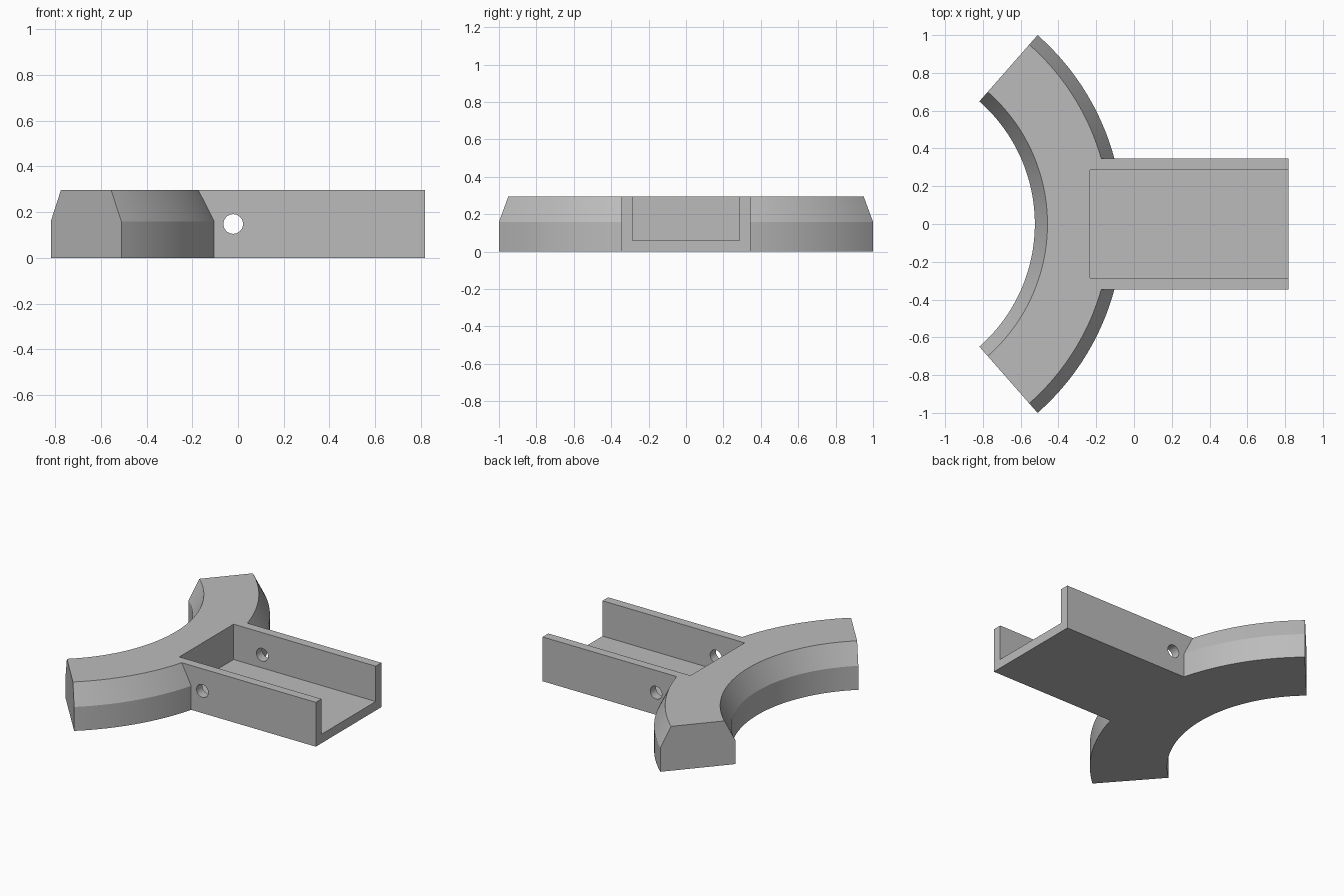
import bpy, bmesh
from math import cos, sin, radians, pi
from mathutils import Matrix, Vector

cube = bpy.data.objects.get("Cube")
if cube:
    bpy.data.objects.remove(cube, do_unlink=True)

HEIGHT = 0.296
grey = bpy.data.materials.new("plain grey")
grey.use_nodes = True
colour = (0.5, 0.5, 0.5, 1)
grey.diffuse_color = colour
grey.node_tree.nodes["Principled BSDF"].inputs["Base Color"].default_value = colour


def finish(bm, name):
    bmesh.ops.recalc_face_normals(bm, faces=bm.faces)
    mesh = bpy.data.meshes.new(name)
    bm.to_mesh(mesh)
    bm.free()
    mesh.materials.append(grey)
    obj = bpy.data.objects.new(name, mesh)
    bpy.context.collection.objects.link(obj)
    return obj


def box(name, low, high):
    bm = bmesh.new()
    low, high = Vector(low), Vector(high)
    size = Matrix.Diagonal((*(high - low), 1))
    bmesh.ops.create_cube(bm, size=1, matrix=Matrix.Translation((low + high) / 2) @ size)
    return finish(bm, name)


def combine(target, other, operation):
    mod = target.modifiers.new(operation.lower(), 'BOOLEAN')
    mod.operation = operation
    mod.solver = 'EXACT'
    mod.object = other
    bpy.context.view_layer.objects.active = target
    bpy.ops.object.modifier_apply(modifier=mod.name)
    bpy.data.objects.remove(other, do_unlink=True)


# Curved cradle: chamfered section (radius, height) swept along an arc
section = [(0.864, 0), (1.331, 0), (1.331, 0.16), (1.264, HEIGHT), (0.931, HEIGHT), (0.864, 0.16)]
centre_x, half_angle, steps = -1.389, radians(48.7), 56
bm = bmesh.new()
rings = []
for i in range(steps + 1):
    a = half_angle * (2 * i / steps - 1)
    rings.append([bm.verts.new((centre_x + r * cos(a), r * sin(a), z)) for r, z in section])
for a, b in zip(rings, rings[1:]):
    for j in range(len(section)):
        k = (j + 1) % len(section)
        bm.faces.new((a[j], a[k], b[k], b[j]))
bm.faces.new(rings[0])
bm.faces.new(rings[-1])
bracket = finish(bm, "curved_cradle_bracket")

# Straight arm, hollowed into an open-ended channel
combine(bracket, box("channel_arm", (-0.38, -0.346, 0), (0.817, 0.346, HEIGHT)), 'UNION')
combine(bracket, box("channel_cutter", (-0.233, -0.286, 0.06), (1, 0.286, 0.5)), 'DIFFERENCE')

# Cross hole through both side walls
bm = bmesh.new()
bmesh.ops.create_cone(bm, cap_ends=True, segments=32, radius1=0.043, radius2=0.043, depth=1,
                      matrix=Matrix.Translation((-0.021, 0, 0.148)) @ Matrix.Rotation(pi / 2, 4, 'X'))
combine(bracket, finish(bm, "hole_cutter"), 'DIFFERENCE')

# Smooth curves, crisp edges
bpy.ops.object.select_all(action='DESELECT')
bracket.select_set(True)
bpy.context.view_layer.objects.active = bracket
bpy.ops.object.shade_smooth_by_angle(angle=radians(20))
